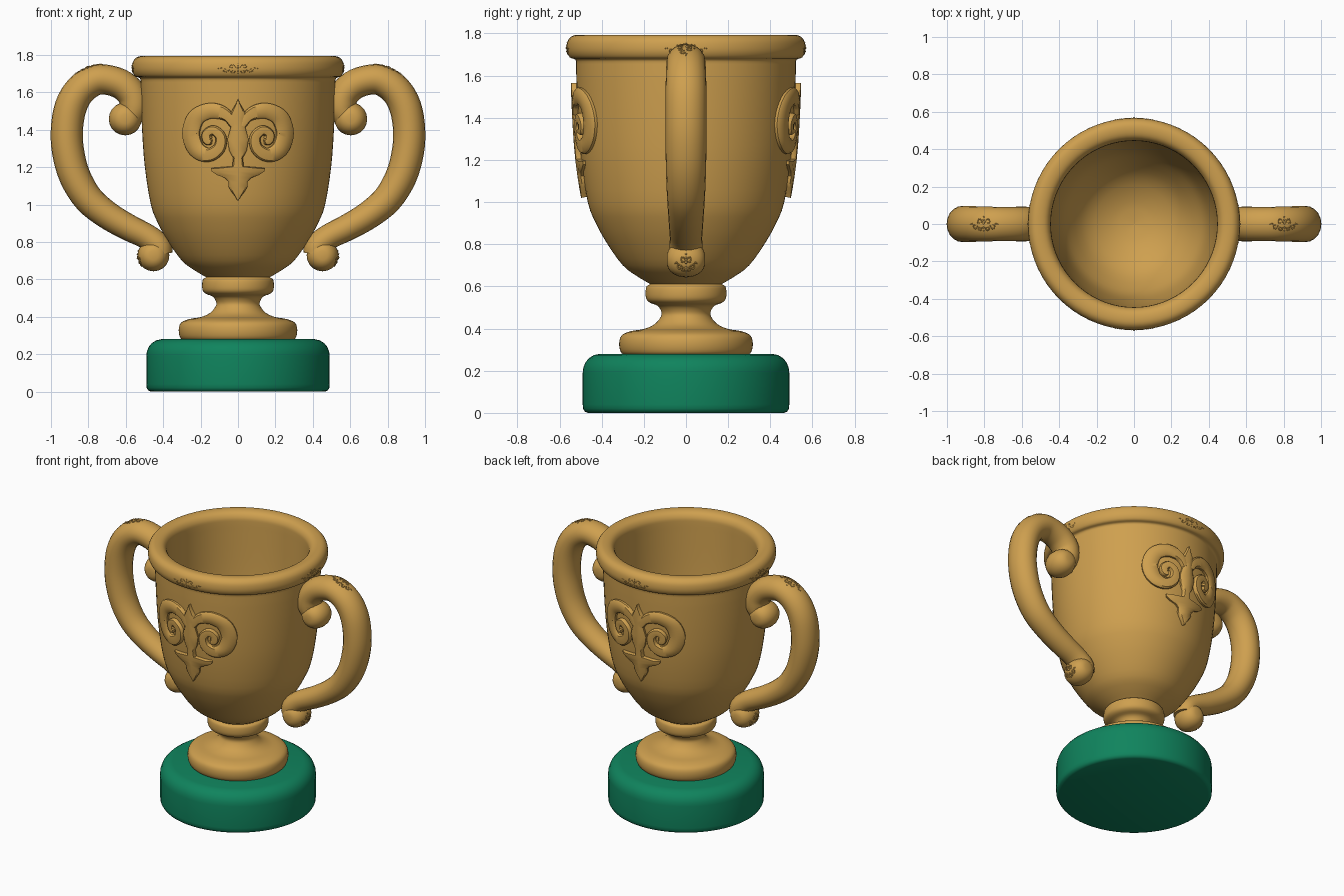
import bpy, bmesh, math
from mathutils import Vector
from mathutils.bvhtree import BVHTree

if "Cube" in bpy.data.objects:
    bpy.data.objects.remove(bpy.data.objects["Cube"])


def material(name, rgb):
    m = bpy.data.materials.new(name)
    m.diffuse_color = (*rgb, 1)
    m.use_nodes = True
    m.node_tree.nodes["Principled BSDF"].inputs["Base Color"].default_value = m.diffuse_color
    return m


GOLD = material("gold", (0.62, 0.35, 0.078))
GREEN = material("green", (0.005, 0.23, 0.11))


def spline(pts, n=4):
    """Catmull-Rom through tuples of any length."""
    p = [Vector(q) for q in pts]
    p = [2 * p[0] - p[1]] + p + [2 * p[-1] - p[-2]]
    out = []
    for a, b, c, d in zip(p, p[1:], p[2:], p[3:]):
        for i in range(n):
            t = i / n
            out.append(0.5 * (2 * b + (c - a) * t + (2 * a - 5 * b + 4 * c - d) * t * t
                              + (3 * b - a - 3 * c + d) * t ** 3))
    return out + [p[-2]]


def loft(bm, rings):
    """Skin closed rings and cap both ends."""
    vs = [[bm.verts.new(c) for c in r] for r in rings]
    n = len(vs[0])
    for a, b in zip(vs, vs[1:]):
        for i in range(n):
            j = (i + 1) % n
            bm.faces.new((a[i], a[j], b[j], b[i]))
    bm.faces.new(vs[0])
    bm.faces.new(vs[-1])


def lathe(bm, profile, n=72):
    angles = [2 * math.pi * i / n for i in range(n)]
    loft(bm, [[(r * math.cos(a), r * math.sin(a), z) for a in angles] for r, z in profile])


def finish(bm, name, mat, angle=50):
    bmesh.ops.recalc_face_normals(bm, faces=bm.faces)
    tree = BVHTree.FromBMesh(bm)
    me = bpy.data.meshes.new(name)
    bm.to_mesh(me)
    bm.free()
    me.materials.append(mat)
    ob = bpy.data.objects.new(name, me)
    bpy.context.collection.objects.link(ob)
    bpy.ops.object.select_all(action='DESELECT')
    ob.select_set(True)
    bpy.context.view_layer.objects.active = ob
    bpy.ops.object.shade_smooth_by_angle(angle=math.radians(angle))
    return tree


# Green plinth
bm = bmesh.new()
lathe(bm, [(.002, 0), (.465, 0), (.48, .006), (.488, .02), (.49, .04), (.49, .19), (.487, .215),
           (.477, .24), (.46, .26), (.437, .274), (.41, .28), (.002, .28)])
finish(bm, "plinth", GREEN)

# Cup: foot, stem, collar, bowl, rolled rim and hollow inside in one turned profile
bm = bmesh.new()
lathe(bm, spline([
    (.002, .272), (.26, .272), (.29, .274), (.31, .29), (.317, .33), (.305, .368), (.26, .388),
    (.2, .398), (.15, .42), (.12, .455), (.117, .48), (.135, .508), (.17, .522), (.188, .54),
    (.192, .57), (.187, .6), (.172, .61), (.18, .617), (.235, .65), (.30, .70), (.372, .80),
    (.428, .90), (.466, 1.0), (.498, 1.2), (.513, 1.4), (.52, 1.58), (.521, 1.64), (.524, 1.675),
    (.55, 1.685), (.564, 1.71), (.566, 1.74), (.558, 1.77), (.535, 1.79), (.50, 1.793),
    (.468, 1.782), (.449, 1.755), (.445, 1.72), (.443, 1.65), (.435, 1.4), (.42, 1.2),
    (.39, 1.0), (.34, .88), (.25, .76), (.12, .69), (.002, .67)], 3))
cup_tree = finish(bm, "cup", GOLD, 60)


# Scrolled handles: swept oval tube with a rounded curl at each end
PATH = [(.575, 1.47, .07), (.553, 1.52, .078), (.565, 1.585, .08), (.62, 1.64, .08),
        (.70, 1.667, .08), (.77, 1.662, .082), (.845, 1.61, .084), (.895, 1.52, .086),
        (.915, 1.40, .086), (.908, 1.28, .086), (.872, 1.15, .084), (.80, 1.03, .08),
        (.70, .945, .075), (.59, .88, .071), (.49, .83, .068), (.428, .78, .07), (.418, .735, .068)]
CURLS = [(.603, 1.458, .088), (.452, .728, .085)]


def handle(side, name, n=20):
    bm = bmesh.new()
    pts = spline(PATH, 4)
    turn = [2 * math.pi * i / n for i in range(n)]
    rings = []
    for i, (x, z, r) in enumerate(pts):
        d = pts[min(i + 1, len(pts) - 1)] - pts[max(i - 1, 0)]
        t = Vector((d[0], d[1])).normalized()
        rings.append([(side * (x - t.y * r * math.cos(a)), 1.13 * r * math.sin(a),
                       z + t.x * r * math.cos(a)) for a in turn])
    loft(bm, rings)
    for x, z, r in CURLS:
        balls = []
        for k in range(1, 16):
            a = math.pi * k / 16
            q = r * math.sin(a) ** .75
            balls.append([(side * (x + q * math.cos(b)), -1.08 * r * math.cos(a), z + q * math.sin(b))
                          for b in turn])
        loft(bm, balls)
    return finish(bm, name, GOLD, 60)


handle_trees = {1: handle(1, "right_handle"), -1: handle(-1, "left_handle")}

# Scroll emblem, raised on the front and back of the bowl (x, z, half width)
SCROLL = spline([(.025, 1.42, .016), (.05, 1.468, .028), (.095, 1.495, .038), (.155, 1.50, .042),
                 (.22, 1.465, .044), (.247, 1.38, .044), (.218, 1.295, .042), (.155, 1.266, .037),
                 (.1, 1.30, .032), (.09, 1.36, .028), (.128, 1.398, .025), (.163, 1.378, .025),
                 (.158, 1.342, .024), (.138, 1.335, .012)], 5)
STEM = [(0, 1.565, .002), (0, 1.54, .01), (0, 1.51, .028), (0, 1.48, .045), (0, 1.45, .036),
        (0, 1.42, .036), (0, 1.35, .055), (0, 1.29, .045), (0, 1.25, .025), (0, 1.205, .03),
        (0, 1.196, .14), (0, 1.18, .138), (0, 1.16, .11), (0, 1.145, .07), (0, 1.125, .05),
        (0, 1.10, .05), (0, 1.07, .034), (0, 1.045, .014), (0, 1.025, .002)]
SECTION = [(-1, -.012), (-1, .014), (-.75, .024), (0, .027), (.75, .024), (1, .014), (1, -.012)]


def emblem(face, name):
    bm = bmesh.new()
    for pts, mirror in ((SCROLL, 1), (SCROLL, -1), (STEM, 1)):
        rings = []
        for i, (x, z, w) in enumerate(pts):
            a, b = pts[max(i - 1, 0)], pts[min(i + 1, len(pts) - 1)]
            t = Vector((b[0] - a[0], b[1] - a[1])).normalized()
            ring = []
            for s, h in SECTION:
                u, v = mirror * (x - t.y * w * s), z + t.x * w * s
                hit, nor, _, _ = cup_tree.ray_cast(Vector((u, face * 2, v)), Vector((0, -face, 0)))
                ring.append(hit + nor * h)
            rings.append(ring)
        loft(bm, rings)
    finish(bm, name, GOLD, 40)


emblem(-1, "front_emblem")
emblem(1, "back_emblem")


# Small filigree: mirrored beaded curls laid onto a surface
def filigree(tree, name, centre, right, normal, width, height):
    bm = bmesh.new()
    c, r, n = Vector(centre), Vector(right), Vector(normal).normalized()
    up = n.cross(r).normalized()
    beads = [(0, .1, .2), (0, .5, .16), (0, .85, .12), (0, -.4, .16), (0, -.8, .11)]
    for s in (-1, 1):
        for cx, cy, size, spin in ((.3, .25, .42, 1), (.62, -.25, .4, -1), (.28, -.5, .3, -1)):
            for k in range(9):
                a = spin * (math.pi - k * .62)
                q = size * (1 - k * .09)
                beads.append((s * (cx + .45 * q * math.cos(a)), cy + q * math.sin(a), .13 - k * .004))
        beads += [(s * (.8 + k * .08), .05 - k * .04, .13 - k * .03) for k in range(3)]
    for u, v, size in beads:
        hit = tree.ray_cast(c + r * u * width + up * v * height + n * .3, -n)[0]
        if hit:
            ball = bmesh.ops.create_icosphere(bm, subdivisions=1, radius=size * height * .8)
            bmesh.ops.translate(bm, verts=ball['verts'], vec=hit)
    finish(bm, name, GOLD, 60)


for label, nx, ny in (("front", 0, -1), ("right", 1, 0), ("back", 0, 1), ("left", -1, 0)):
    filigree(cup_tree, label + "_rim_filigree", (.56 * nx, .56 * ny, 1.728), (-ny, nx, 0),
             (nx, ny, 0), .11, .032)
for s, label in ((1, "right"), (-1, "left")):
    filigree(handle_trees[s], label + "_handle_top_filigree", (s * .8, 0, 1.72),
             (.95, 0, -s * .3), (s * .3, 0, .95), .085, .045)
    filigree(handle_trees[s], label + "_handle_end_filigree", (s * .53, 0, .71),
             (0, s, 0), (s, 0, -.1), .055, .05)
